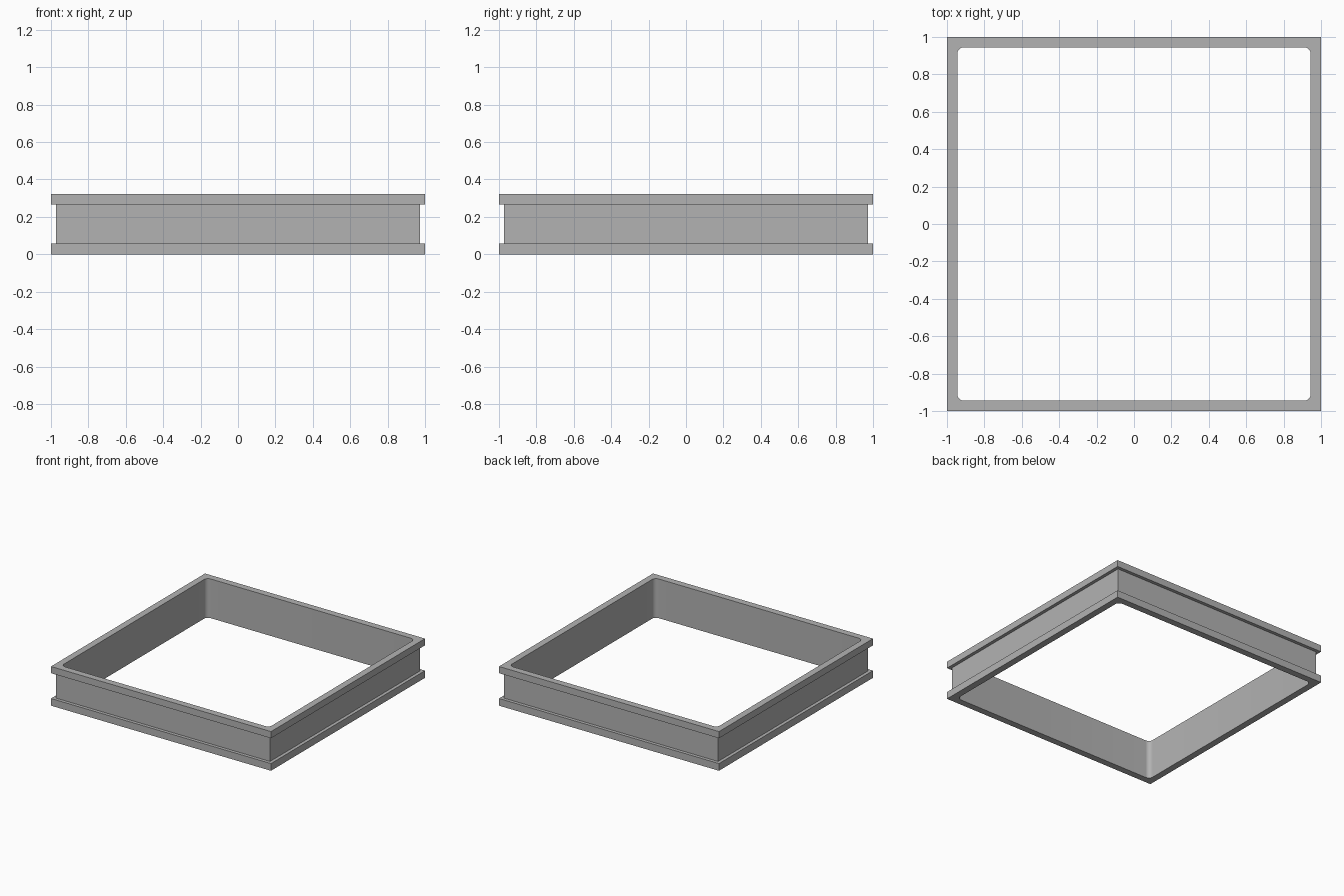
import bpy, bmesh, math

cube = bpy.data.objects.get("Cube")
if cube:
    bpy.data.objects.remove(cube)

STEPS = 8        # segments per rounded corner
OUTER = 1.0      # flange half width
WEB = 0.973      # recessed wall half width
INNER = 0.945    # opening half width
RADIUS = 0.037   # opening corner radius
HEIGHT = 0.322
LOW, HIGH = 0.059, 0.267

grey = bpy.data.materials.new("plain_grey")
grey.use_nodes = True
color = (0.45, 0.45, 0.45, 1)
grey.diffuse_color = color
grey.node_tree.nodes["Principled BSDF"].inputs["Base Color"].default_value = color


def ring(bm, half, radius, z):
    """Square loop with rounded corners (radius 0 gives sharp ones)."""
    verts = []
    for corner in range(4):
        mid = math.radians(45 + 90 * corner)
        cx = math.copysign(half - radius, math.cos(mid))
        cy = math.copysign(half - radius, math.sin(mid))
        for i in range(STEPS + 1):
            a = math.radians(90 * (corner + i / STEPS))
            verts.append(bm.verts.new((cx + radius * math.cos(a),
                                       cy + radius * math.sin(a), z)))
    return verts


# Channel-shaped cross-section carried around the square frame
section = [(INNER, RADIUS, 0), (OUTER, 0, 0), (OUTER, 0, LOW), (WEB, 0, LOW),
           (WEB, 0, HIGH), (OUTER, 0, HIGH), (OUTER, 0, HEIGHT),
           (INNER, RADIUS, HEIGHT)]
bm = bmesh.new()
rings = [ring(bm, *point) for point in section]
for k, a in enumerate(rings):
    b = rings[(k + 1) % len(rings)]
    for i in range(len(a)):
        j = (i + 1) % len(a)
        bm.faces.new((a[i], a[j], b[j], b[i]))
# Collapse the sharp corners to single vertices
bmesh.ops.remove_doubles(bm, verts=bm.verts, dist=0.0001)
bmesh.ops.recalc_face_normals(bm, faces=bm.faces)

mesh = bpy.data.meshes.new("square_frame")
bm.to_mesh(mesh)
bm.free()
mesh.materials.append(grey)
frame = bpy.data.objects.new("square_frame", mesh)
bpy.context.collection.objects.link(frame)

# Smooth the rounded inner corners, keep all other edges crisp
bpy.ops.object.select_all(action="DESELECT")
frame.select_set(True)
bpy.context.view_layer.objects.active = frame
bpy.ops.object.shade_smooth_by_angle(angle=math.radians(30))
